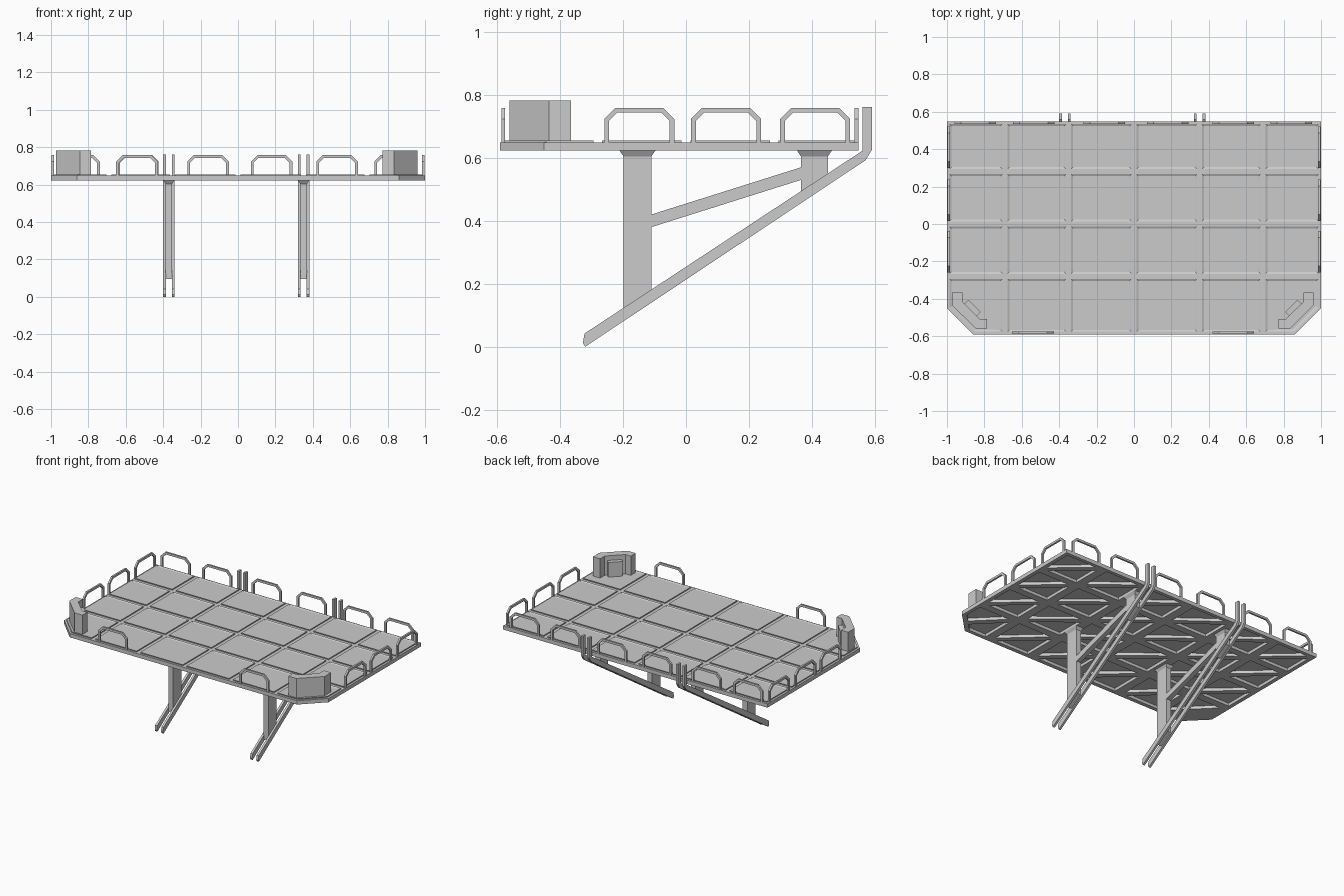
import bpy, bmesh
from mathutils import Vector

if "Cube" in bpy.data.objects:
    bpy.data.objects.remove(bpy.data.objects["Cube"])


def add_prism(bm, pts, axis, a, b):
    """Extrude a 2D outline along x (pts = y,z) or z (pts = x,y)."""
    def co(p, d):
        return (d, p[0], p[1]) if axis == 'x' else (p[0], p[1], d)
    lo = [bm.verts.new(co(p, a)) for p in pts]
    hi = [bm.verts.new(co(p, b)) for p in pts]
    n = len(pts)
    bm.faces.new(lo[::-1])
    top = bm.faces.new(hi)
    for i in range(n):
        j = (i + 1) % n
        bm.faces.new((lo[i], lo[j], hi[j], hi[i]))
    return top


def finish(name, bm):
    bmesh.ops.recalc_face_normals(bm, faces=bm.faces[:])
    me = bpy.data.meshes.new(name)
    bm.to_mesh(me)
    bm.free()
    ob = bpy.data.objects.new(name, me)
    bpy.context.collection.objects.link(ob)
    return ob


def prism(name, pts, axis, a, b):
    bm = bmesh.new()
    add_prism(bm, pts, axis, a, b)
    return finish(name, bm)


Z0, Z1, ZT = 0.622, 0.648, 0.655
XS = [-1, -0.69, -0.35, 0, 0.35, 0.69, 1]
YS = [-0.59, -0.28, 0, 0.28, 0.548]

# Deck slab with chamfered front corners
deck = prism("deck", [(-1, 0.548), (-1, -0.45), (-0.86, -0.59), (0.86, -0.59),
                      (1, -0.45), (1, 0.548)], 'z', Z0, Z1)

# Triangular pockets under the deck, leaving ribs and diagonals
cut = bmesh.new()
for i in range(6):
    for j in range(4):
        x0, x1, y0, y1 = XS[i], XS[i + 1], YS[j], YS[j + 1]
        tris = [[(x0, y0), (x1, y0), (x0, y1)], [(x1, y1), (x0, y1), (x1, y0)]]
        if j == 0 and i == 0:
            tris = tris[1:]
        if j == 0 and i == 5:
            tris = [[(x0, y0), (0.86, y0), (0.93, -0.52), (x0, y1)],
                    [(x1, y1), (x0, y1), (0.93, -0.52), (x1, -0.45)]]
        for t in tris:
            c = sum((Vector(p) for p in t), Vector((0, 0))) / len(t)
            add_prism(cut, [c + (Vector(p) - c) * 0.74 for p in t], 'z', Z0 - 0.05, Z1 - 0.006)
cutter = finish("pocket_cutter", cut)
cutter.hide_render = True
mod = deck.modifiers.new("pockets", 'BOOLEAN')
mod.operation, mod.solver, mod.object = 'DIFFERENCE', 'EXACT', cutter
bpy.context.view_layer.objects.active = deck
bpy.ops.object.modifier_apply(modifier="pockets")
bpy.data.objects.remove(cutter)

# Floor tiles with a raised rim
bm = bmesh.new()
g = 0.014
for i in range(6):
    for j in range(4):
        x0, x1, y0, y1 = XS[i] + g, XS[i + 1] - g, YS[j] + g, YS[j + 1] - g
        pts = [(x0, y0), (x1, y0), (x1, y1), (x0, y1)]
        if j == 0 and i == 0:
            pts = [(-0.855, y0), (x1, y0), (x1, y1), (x0, y1), (x0, -0.445)]
        if j == 0 and i == 5:
            pts = [(x0, y0), (0.855, y0), (x1, -0.445), (x1, y1), (x0, y1)]
        top = add_prism(bm, pts, 'z', Z1 - 0.002, ZT)
        top.normal_update()
        bmesh.ops.inset_region(bm, faces=[top], thickness=0.014)
        bmesh.ops.translate(bm, verts=top.verts[:], vec=(0, 0, -0.005))
finish("floor_tiles", bm)


# Guard hoops: a chamfered arch with square section
def hoop(name, center, along_x):
    w, h, c, t, d = 0.111, 0.758, 0.035, 0.015, 0.006
    half_out = [(w, Z1 - 0.002), (w, h - c), (w - c, h)]
    half_in = [(w - t, Z1 - 0.002), (w - t, h - c - 0.006), (w - c - 0.006, h - t)]
    out = half_out + [(-u, z) for u, z in half_out[::-1]]
    inn = half_in + [(-u, z) for u, z in half_in[::-1]]
    ob = prism(name, out + inn[::-1], 'x', -d, d)
    if along_x:
        ob.rotation_euler.z = 1.5707963
    ob.location = (center[0], center[1], 0)


for k, x in enumerate((-0.85, -0.535, -0.16, 0.18, 0.53, 0.84)):
    hoop(f"back_hoop_{k}", (x, 0.541), True)
for k, x in enumerate((-0.54, 0.53)):
    hoop(f"front_hoop_{k}", (x, -0.58), True)
for side, x in (("left", -0.991), ("right", 0.991)):
    for k, y in enumerate((-0.148, 0.127, 0.41)):
        hoop(f"{side}_hoop_{k}", (x, y), False)

# Corner consoles with an inner shelf
shell = [(-0.972, -0.365), (-0.972, -0.435), (-0.845, -0.56), (-0.785, -0.56),
         (-0.785, -0.507), (-0.825, -0.507), (-0.918, -0.415), (-0.918, -0.365)]
shelf = [(-0.92, -0.44), (-0.885, -0.405), (-0.82, -0.47), (-0.855, -0.505)]
for side, s, dx in (("left", 1, 0), ("right", -1, -0.012)):
    def m(p): return [(s * x + dx, y) for x, y in p]
    prism(f"{side}_console", m(shell), 'z', Z1 - 0.002, 0.782)
    prism(f"{side}_console_shelf", m(shelf), 'z', Z1 - 0.002, 0.75)


# Support brackets: twin slanted bars, two columns and a brace
def slant(y):
    return 0.225 + 0.66 * y


bar = [(-0.32, 0.0), (0.57, 0.592), (0.59, 0.625), (0.59, 0.76), (0.56, 0.76),
       (0.56, 0.622), (-0.322, 0.042), (-0.327, 0.012)]
for side, x in (("left", -0.37), ("right", 0.351)):
    for k, o in enumerate((-0.0235, 0.0235)):
        prism(f"{side}_slanted_bar_{k}", bar, 'x', x + o - 0.0075, x + o + 0.0075)
    for nm, a, b in (("front", -0.198, -0.11), ("rear", 0.365, 0.45)):
        prism(f"{side}_{nm}_column",
              [(a, slant(a)), (b, slant(b)), (b, Z0 + 0.003), (a, Z0 + 0.003)],
              'x', x - 0.018, x + 0.018)
        # flared cap
        bm = bmesh.new()
        top = add_prism(bm, [(x - 0.018, a), (x + 0.018, a), (x + 0.018, b), (x - 0.018, b)],
                        'z', 0.604, Z0 + 0.002)
        for v in top.verts:
            v.co.x += 0.012 if v.co.x > x else -0.012
            v.co.y += 0.014 if v.co.y > (a + b) / 2 else -0.014
        finish(f"{side}_{nm}_cap", bm)
    prism(f"{side}_brace", [(-0.115, 0.378), (0.37, 0.531), (0.37, 0.571), (-0.115, 0.418)],
          'x', x - 0.016, x + 0.016)
